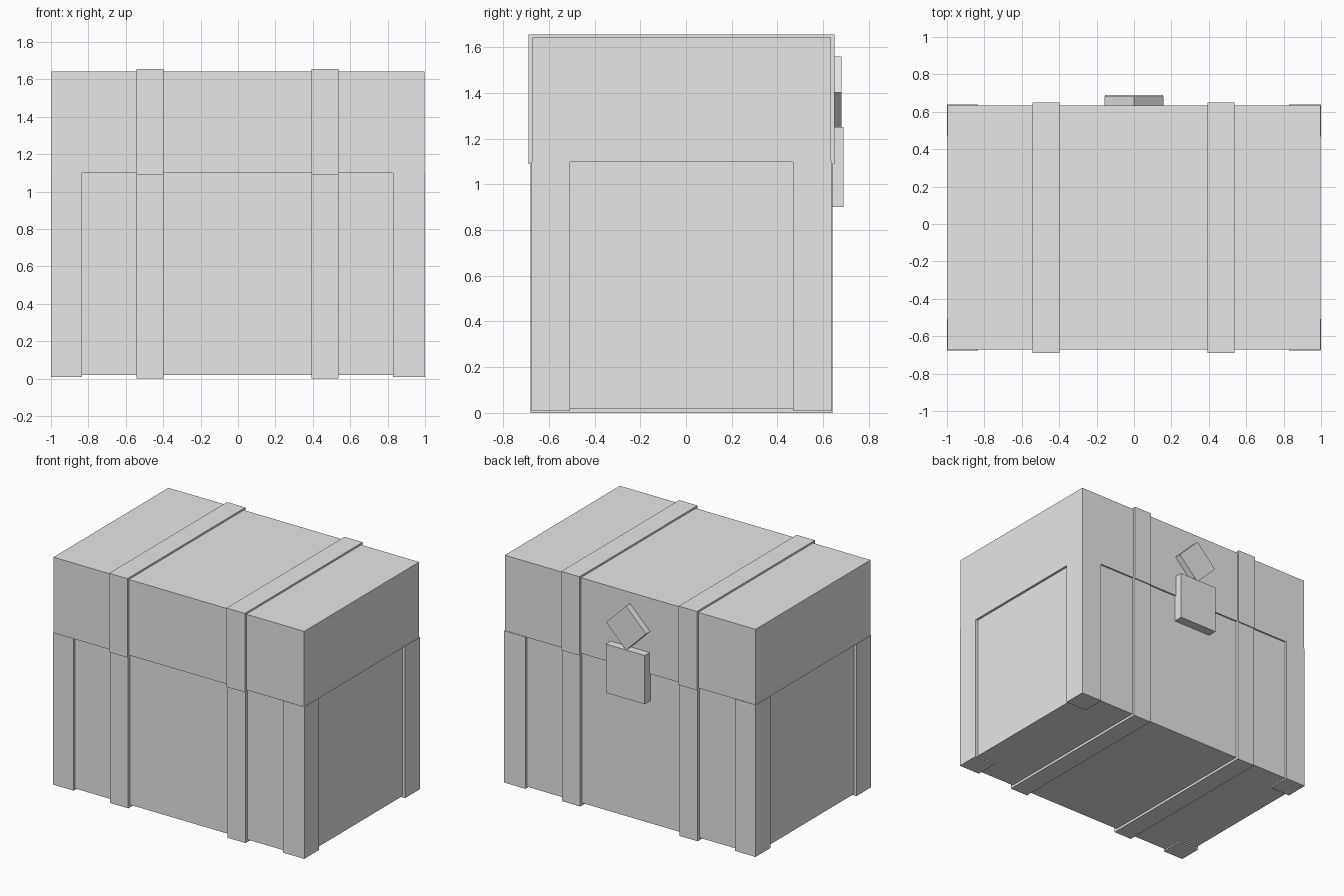
import bpy, bmesh
from math import radians
from mathutils import Matrix, Vector

cube = bpy.data.objects.get("Cube")
if cube:
    bpy.data.objects.remove(cube, do_unlink=True)

grey = bpy.data.materials.new("plain_grey")
grey.use_nodes = True
grey.diffuse_color = (0.8, 0.8, 0.8, 1)
grey.node_tree.nodes["Principled BSDF"].inputs["Base Color"].default_value = grey.diffuse_color


def finish(name, bm):
    bmesh.ops.recalc_face_normals(bm, faces=bm.faces[:])
    mesh = bpy.data.meshes.new(name)
    bm.to_mesh(mesh)
    bm.free()
    mesh.materials.append(grey)
    obj = bpy.data.objects.new(name, mesh)
    bpy.context.collection.objects.link(obj)
    return obj


def box(name, low, high, tilt=0):
    """Box between two corners, tilted about its own y axis."""
    low, high = Vector(low), Vector(high)
    bm = bmesh.new()
    bmesh.ops.create_cube(bm, size=1, matrix=Matrix.Translation((low + high) / 2)
                          @ Matrix.Rotation(radians(tilt), 4, "Y")
                          @ Matrix.Diagonal((*(high - low), 1)))
    return finish(name, bm)


def band(name, x0, x1, outer, inner, z_end, z_outer, z_inner):
    """U-shaped strap: a y-z profile extruded along x."""
    (a, b), (c, d) = outer, inner
    profile = [(a, z_end), (a, z_outer), (b, z_outer), (b, z_end),
               (d, z_end), (d, z_inner), (c, z_inner), (c, z_end)]
    bm = bmesh.new()
    face = bm.faces.new([bm.verts.new((x0, y, z)) for y, z in profile])
    grown = bmesh.ops.extrude_face_region(bm, geom=[face])["geom"]
    bmesh.ops.translate(bm, vec=(x1 - x0, 0, 0),
                        verts=[v for v in grown if isinstance(v, bmesh.types.BMVert)])
    return finish(name, bm)


# Chest body and lid
box("chest_body", (-0.98, -0.66, 0.018), (0.98, 0.622, 1.12))
box("chest_lid", (-0.997, -0.672, 1.098), (0.997, 0.634, 1.642))

# Corner posts
for side, x0, x1 in (("right", -1, -0.835), ("left", 0.83, 1)):
    for end, y0, y1 in (("front", -0.675, -0.507), ("back", 0.469, 0.638)):
        box(f"{end}_{side}_post", (x0, y0, 0.008), (x1, y1, 1.1))

# Straps around the body and over the lid
for side, x0, x1 in (("right", -0.542, -0.397), ("left", 0.392, 0.537)):
    band(f"{side}_body_strap", x0, x1, (-0.68, 0.642), (-0.655, 0.617), 1.098, 0, 0.022)
    band(f"{side}_lid_strap", x0, x1, (-0.69, 0.65), (-0.66, 0.622), 1.088, 1.655, 1.63)

# Latch on the back
box("latch_plate", (-0.155, 0.62, 0.9), (0.155, 0.69, 1.25))
box("latch_diamond", (-0.112, 0.625, 1.29), (0.112, 0.681, 1.514), tilt=45)
